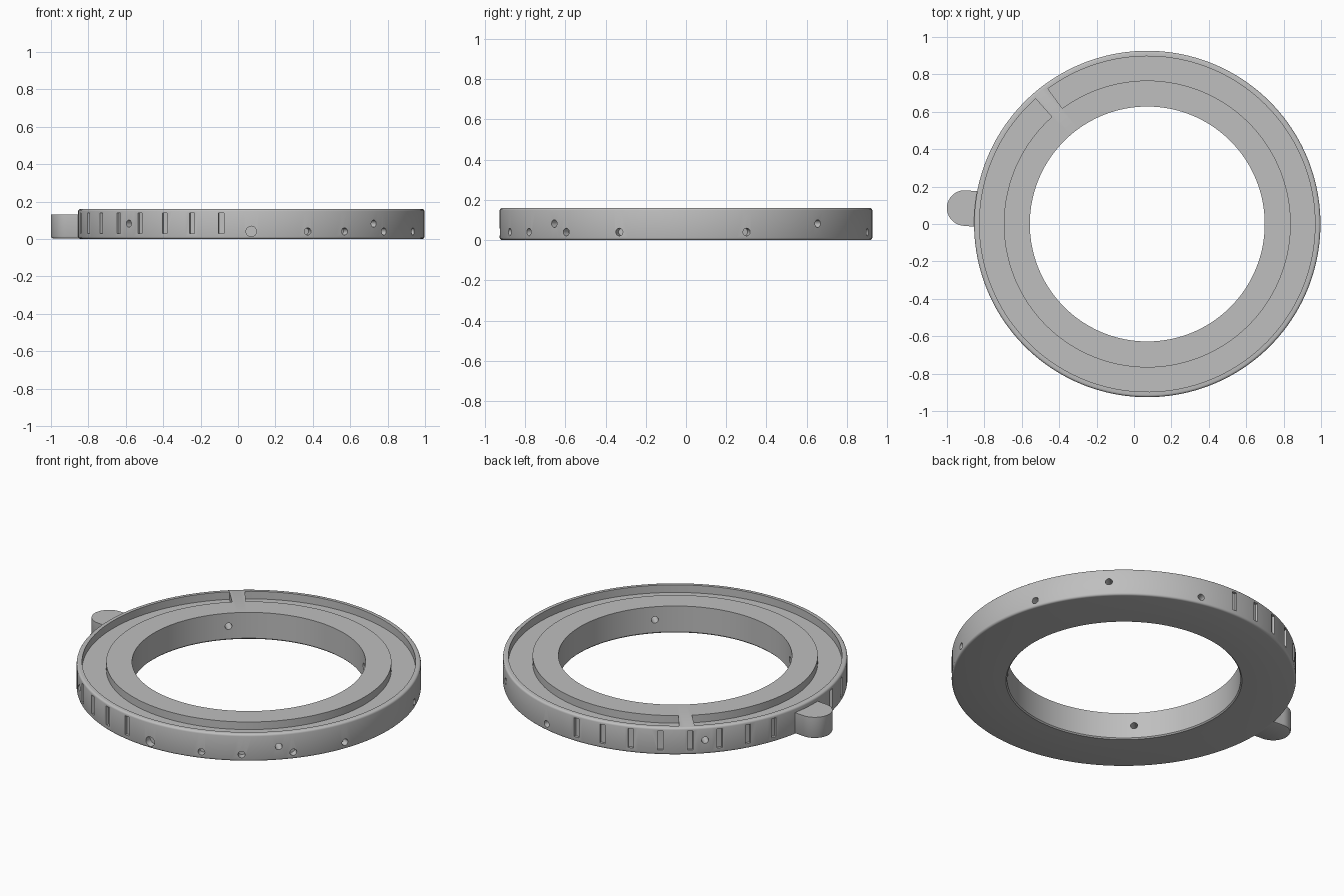
import bpy, bmesh, math
from mathutils import Matrix, Vector

if "Cube" in bpy.data.objects:
    bpy.data.objects.remove(bpy.data.objects["Cube"])

CX, R_OUT, R_IN, H = 0.071, 0.926, 0.628, 0.16

grey = bpy.data.materials.new("grey plastic")
grey.diffuse_color = (0.52, 0.52, 0.52, 1)
grey.use_nodes = True
grey.node_tree.nodes["Principled BSDF"].inputs["Base Color"].default_value = grey.diffuse_color


def make(name, bm):
    bmesh.ops.recalc_face_normals(bm, faces=bm.faces[:])
    me = bpy.data.meshes.new(name)
    bm.to_mesh(me)
    bm.free()
    ob = bpy.data.objects.new(name, me)
    bpy.context.collection.objects.link(ob)
    me.materials.append(grey)
    return ob


def lathe(bm, profile, segs, start=0.0, sweep=math.tau):
    """Sweep a closed (radius, z) profile around the ring axis."""
    full = sweep > math.tau - 1e-6
    rings = []
    for i in range(segs if full else segs + 1):
        a = start + sweep * i / segs
        rings.append([bm.verts.new((CX + r * math.cos(a), r * math.sin(a), z))
                      for r, z in profile])
    n = len(profile)
    for i in range(segs):
        p, q = rings[i], rings[(i + 1) % len(rings)]
        for j in range(n):
            k = (j + 1) % n
            bm.faces.new((p[j], p[k], q[k], q[j]))
    if not full:
        bm.faces.new(rings[0])
        bm.faces.new(rings[-1])


def radial(deg, r, z):
    """Frame whose local x points outward; deg is counted from the front."""
    return (Matrix.Translation((CX, 0, 0)) @ Matrix.Rotation(math.radians(deg - 90), 4, 'Z')
            @ Matrix.Translation((r, 0, z)))


def hole(bm, deg, z, rad, r0, r1):
    bmesh.ops.create_cone(bm, cap_ends=True, segments=24, radius1=rad, radius2=rad, depth=r1 - r0,
                          matrix=radial(deg, (r0 + r1) / 2, z) @ Matrix.Rotation(math.pi / 2, 4, 'Y'))


def smooth(ob):
    bpy.ops.object.select_all(action='DESELECT')
    ob.select_set(True)
    bpy.context.view_layer.objects.active = ob
    bpy.ops.object.shade_smooth_by_angle(angle=math.radians(32))


# Ring body with small rounded outer edges and a chamfered bore
e = 0.012
arc = [(math.cos(t), math.sin(t)) for t in (math.radians(a) for a in (0, 30, 60, 90))]
profile = [(R_IN + 0.007, 0)]
profile += [(R_OUT - e + e * c, e - e * s) for c, s in reversed(arc)]
profile += [(R_OUT - e + e * c, H - e + e * s) for c, s in arc]
profile += [(R_IN, H), (R_IN, 0.007)]
bm = bmesh.new()
lathe(bm, profile, 160)
ring = make("ring_body", bm)

# Cutters: top groove interrupted by a narrow bridge
bm = bmesh.new()
gap = math.radians(5.4)
lathe(bm, [(0.767, 0.115), (0.897, 0.115), (0.897, 0.2), (0.767, 0.2)], 158,
      math.radians(129) + gap / 2, math.tau - gap)

# Four radial screw holes, through the wall
for deg in (45, 135, 225, 315):
    hole(bm, deg, 0.082, 0.019, 0.55, 1.0)

# Shallow index holes along the lower edge
hole(bm, 0, 0.04, 0.028, 0.885, 1.0)
for deg in (19, 32.6, 50, 69, 109, 166.7):
    hole(bm, deg, 0.04, 0.019, 0.885, 1.0)

# Grip slots on both sides of the tab
for deg in list(range(180, 251, 10)) + list(range(280, 351, 10)):
    bmesh.ops.create_cube(bm, size=1, matrix=radial(deg, 0.961, 0.084)
                          @ Matrix.Diagonal((0.1, 0.03, 0.112, 1)))
cutter = make("ring_cutter", bm)
cutter.hide_render = True
cutter.hide_viewport = False

cut = ring.modifiers.new("cuts", 'BOOLEAN')
cut.operation = 'DIFFERENCE'
cut.solver = 'EXACT'
cut.object = cutter
bpy.context.view_layer.objects.active = ring
ring.select_set(True)
bpy.ops.object.modifier_apply(modifier="cuts")
bpy.data.objects.remove(cutter, do_unlink=True)
smooth(ring)

# Rounded finger tab on the left
tr, tz0, tz1 = 0.095, 0.002, 0.13
frame = radial(265, 0, 0)


def outline(r):
    pts = [(0.905, -r)]
    pts += [(0.98 + r * math.cos(a), r * math.sin(a))
            for a in (math.radians(-90 + 180 * i / 24) for i in range(25))]
    return pts + [(0.905, r)]


bm = bmesh.new()
levels = [(tr - 0.012, tz0), (tr - 0.004, tz0 + 0.004), (tr, tz0 + 0.012), (tr, tz1)]
loops = [[bm.verts.new(frame @ Vector((x, y, z))) for x, y in outline(r)] for r, z in levels]
for lo, hi in zip(loops, loops[1:]):
    for j in range(len(lo)):
        k = (j + 1) % len(lo)
        bm.faces.new((lo[j], lo[k], hi[k], hi[j]))
bm.faces.new(loops[0])
bm.faces.new(loops[-1])
smooth(make("finger_tab", bm))
